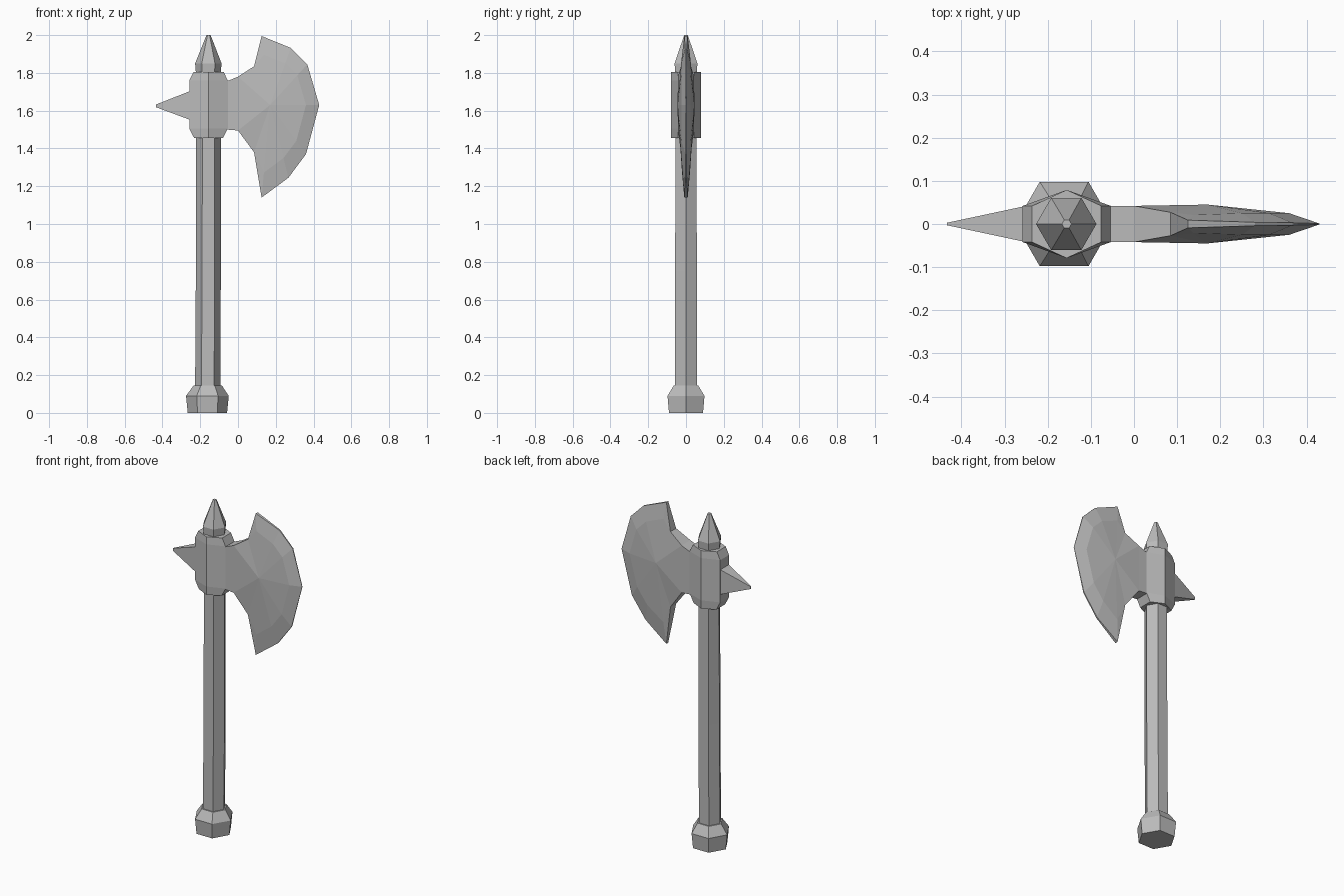
import bpy, bmesh, math
from mathutils import Vector

cube = bpy.data.objects.get("Cube")
if cube:
    bpy.data.objects.remove(cube, do_unlink=True)

steel = bpy.data.materials.new("grey steel")
steel.use_nodes = True
steel.diffuse_color = (0.5, 0.5, 0.5, 1)
steel.node_tree.nodes["Principled BSDF"].inputs["Base Color"].default_value = (0.5, 0.5, 0.5, 1)


def finish(name, bm):
    bmesh.ops.remove_doubles(bm, verts=bm.verts, dist=0.0005)
    bmesh.ops.recalc_face_normals(bm, faces=bm.faces)
    mesh = bpy.data.meshes.new(name)
    bm.to_mesh(mesh)
    bm.free()
    mesh.materials.append(steel)
    obj = bpy.data.objects.new(name, mesh)
    bpy.context.collection.objects.link(obj)
    return obj


def bridge(bm, a, b):
    for i in range(len(a)):
        j = (i + 1) % len(a)
        bm.faces.new((a[i], a[j], b[j], b[i]))


def hex_column(name, rings):
    """Six-sided column from (z, radius, centre x) rings."""
    bm = bmesh.new()
    loops = [[bm.verts.new((cx + r * math.cos(k * math.pi / 3),
                            r * math.sin(k * math.pi / 3), z)) for k in range(6)]
             for z, r, cx in rings]
    for a, b in zip(loops, loops[1:]):
        bridge(bm, a, b)
    bm.faces.new(loops[0])
    bm.faces.new(loops[-1])
    return finish(name, bm)


# Pommel, handle and pointed cap
hex_column("pommel", [(0, 0.104, -0.162), (0.09, 0.113, -0.162), (0.145, 0.075, -0.16)])
hex_column("handle", [(0.14, 0.067, -0.16), (0.75, 0.066, -0.157), (1.47, 0.065, -0.156)])
hex_column("cap_spike", [(1.79, 0.065, -0.157), (1.85, 0.07, -0.157), (2.0, 0.011, -0.156)])

# Socket: ridged front and back, chamfered top and bottom
bm = bmesh.new()
loops = []
for z, half in [(1.455, 0.076), (1.505, 0.102), (1.76, 0.102), (1.805, 0.08)]:
    plan = [(-half, -0.042), (0, -0.079), (half, -0.042),
            (half, 0.042), (0, 0.079), (-half, 0.042)]
    loops.append([bm.verts.new((x - 0.156, y, z)) for x, y in plan])
for a, b in zip(loops, loops[1:]):
    bridge(bm, a, b)
bm.faces.new(loops[0])
bm.faces.new(loops[-1])
finish("socket", bm)

# Rear spike: four-sided pyramid with a small blunt tip
bm = bmesh.new()
base = [bm.verts.new(p) for p in ((-0.25, -0.042, 1.55), (-0.25, 0.042, 1.55),
                                  (-0.25, 0.042, 1.705), (-0.25, -0.042, 1.705))]
tip = [bm.verts.new((-0.433, y, z)) for y, z in
       ((-0.003, 1.618), (0.003, 1.618), (0.003, 1.633), (-0.003, 1.633))]
bridge(bm, base, tip)
bm.faces.new(base)
bm.faces.new(tip)
finish("rear_spike", bm)

# Blade: outline points are (x, z, half thickness), from upper neck to lower neck
outline = [(0.0, 1.78, 0.042), (0.085, 1.835, 0.027), (0.125, 1.995, 0.009),
           (0.28, 1.932, 0.004), (0.367, 1.845, 0.003), (0.43, 1.63, 0.001),
           (0.36, 1.37, 0.003), (0.267, 1.245, 0.004), (0.125, 1.14, 0.009),
           (0.085, 1.38, 0.027), (0.0, 1.495, 0.042)]
neck = [(-0.06, 1.5, 0.042), (-0.06, 1.755, 0.042)]
hub = Vector((0.17, 1.63, 0.045))
bm = bmesh.new()
rims = []
for side in (-1, 1):
    def vert(p):
        return bm.verts.new((p[0], side * p[2], p[1]))
    rim = [vert(p) for p in outline]
    root = [vert(p) for p in neck]
    centre = vert(hub)
    # Convex belly ring between the hub and the cutting edge
    belly = {}
    for i in range(2, 9):
        p = hub.lerp(Vector(outline[i]), 0.73)
        p.z = 0.025 if 2 < i < 8 else 0.021
        belly[i] = vert(p)
    for i in range(10):
        if i in belly and i + 1 in belly:
            bm.faces.new((centre, belly[i], belly[i + 1]))
            bm.faces.new((belly[i], rim[i], rim[i + 1], belly[i + 1]))
        elif i + 1 in belly:
            bm.faces.new((centre, rim[i], belly[i + 1]))
            bm.faces.new((rim[i], rim[i + 1], belly[i + 1]))
        elif i in belly:
            bm.faces.new((centre, belly[i], rim[i + 1]))
            bm.faces.new((belly[i], rim[i], rim[i + 1]))
        else:
            bm.faces.new((centre, rim[i], rim[i + 1]))
    bm.faces.new((centre, rim[-1], rim[0]))
    bm.faces.new((rim[-1], root[0], root[1], rim[0]))
    rims.append(rim + root)
bridge(bm, *rims)
finish("blade", bm)
